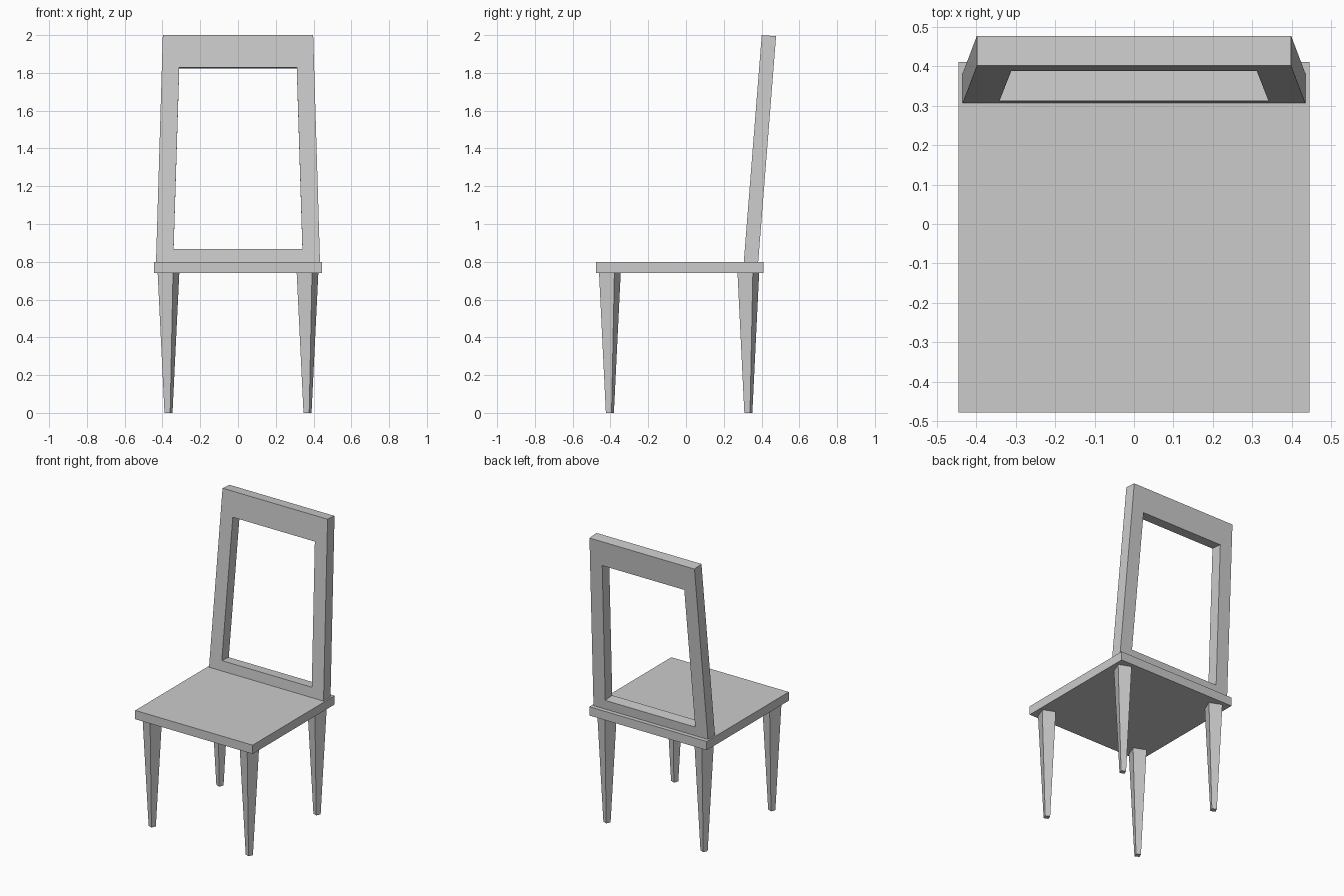
import bpy, bmesh, math
from mathutils import Vector

if "Cube" in bpy.data.objects:
    bpy.data.objects.remove(bpy.data.objects["Cube"])


def make_object(name, bm):
    bmesh.ops.recalc_face_normals(bm, faces=bm.faces)
    mesh = bpy.data.meshes.new(name)
    bm.to_mesh(mesh)
    bm.free()
    obj = bpy.data.objects.new(name, mesh)
    bpy.context.collection.objects.link(obj)
    return obj


# Seat slab
SEAT_BOTTOM, SEAT_TOP = 0.74, 0.80
bm = bmesh.new()
bmesh.ops.create_cube(bm, size=1)
bmesh.ops.scale(bm, vec=(0.89, 0.888, SEAT_TOP - SEAT_BOTTOM), verts=bm.verts)
bmesh.ops.translate(bm, vec=(0, -0.033, (SEAT_BOTTOM + SEAT_TOP) / 2), verts=bm.verts)
make_object("seat", bm)


# Tapered eight-sided legs
def make_leg(name, x, y):
    bm = bmesh.new()
    bmesh.ops.create_cone(bm, cap_ends=True, segments=8, radius1=0.023,
                          radius2=0.062, depth=SEAT_BOTTOM)
    turn = math.radians(22.5)
    for v in bm.verts:
        a = math.atan2(v.co.y, v.co.x)
        r = math.hypot(v.co.x, v.co.y)
        a = round((a - turn) / (2 * turn)) * 2 * turn + turn  # flats face the axes
        v.co = (x + r * math.cos(a), y + r * math.sin(a), v.co.z + SEAT_BOTTOM / 2)
    make_object(name, bm)


for side, sx in (("left", -1), ("right", 1)):
    make_leg(f"front_leg_{side}", sx * 0.368, -0.403)
    make_leg(f"back_leg_{side}", sx * 0.368, 0.33)


# Leaning backrest: tapered picture-frame profile extruded backwards
lean = math.atan2(0.095, 1.2)
depth = Vector((0, math.cos(lean), -math.sin(lean))) * 0.076


def front_point(x, z):
    return Vector((x, 0.306 + (z - SEAT_TOP) * math.tan(lean), z))


outer = [(-0.434, 0.80), (0.434, 0.80), (0.398, 2.0), (-0.398, 2.0)]
inner = [(-0.341, 0.868), (0.341, 0.868), (0.311, 1.829), (-0.311, 1.829)]
bm = bmesh.new()
o = [bm.verts.new(front_point(*p)) for p in outer]
i = [bm.verts.new(front_point(*p)) for p in inner]
for k in range(4):
    n = (k + 1) % 4
    bm.faces.new((o[k], o[n], i[n], i[k]))
front_faces = list(bm.faces)
result = bmesh.ops.extrude_face_region(bm, geom=front_faces, use_keep_orig=True)
moved = [g for g in result["geom"] if isinstance(g, bmesh.types.BMVert)]
bmesh.ops.translate(bm, vec=depth, verts=moved)
make_object("backrest_frame", bm)
